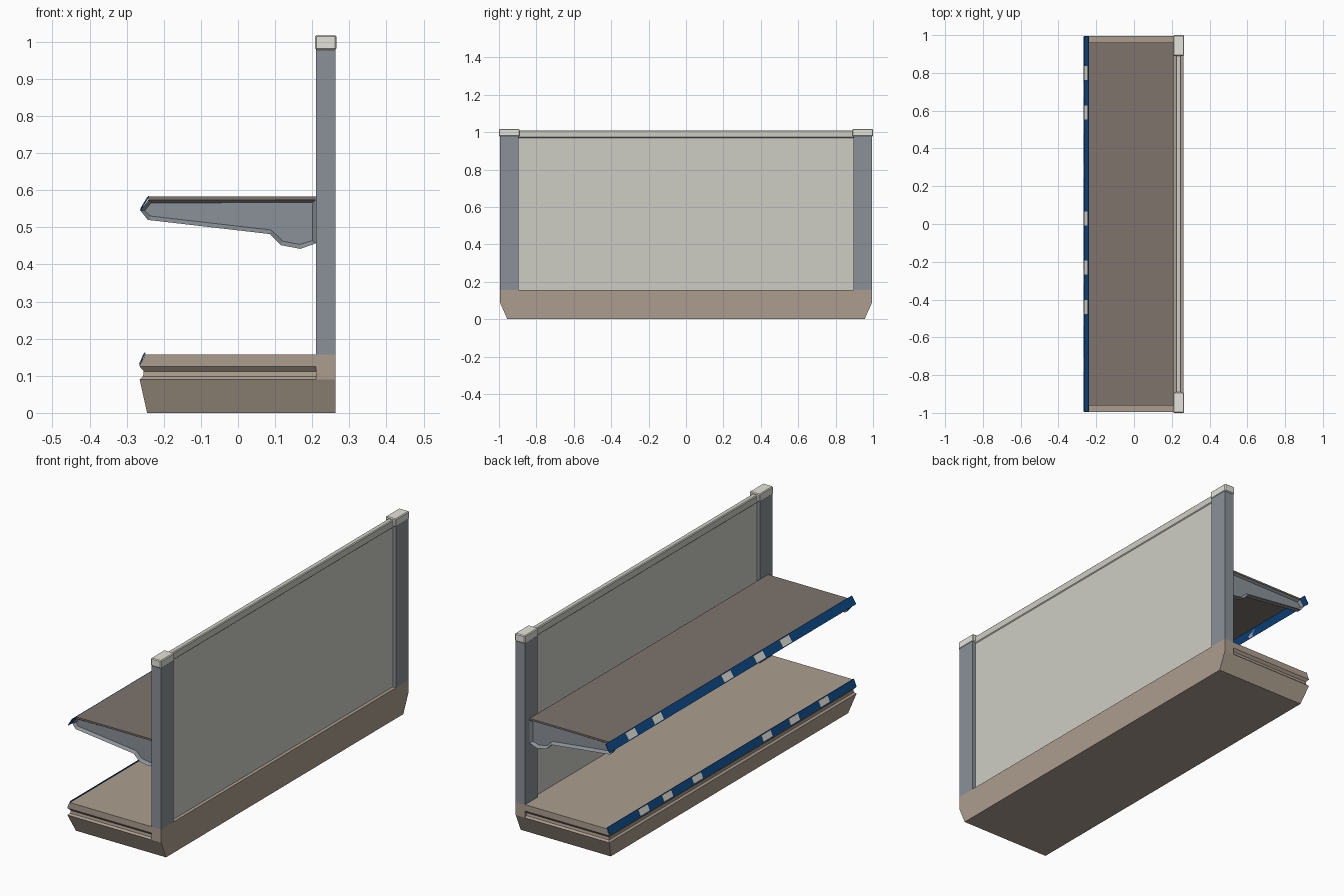
import bpy, bmesh

if "Cube" in bpy.data.objects:
    bpy.data.objects.remove(bpy.data.objects["Cube"])


def material(name, rgb):
    m = bpy.data.materials.new(name)
    lin = [(c / 255 / 12.92) if c < 11 else ((c / 255 + 0.055) / 1.055) ** 2.4 for c in rgb]
    m.diffuse_color = (*lin, 1)
    m.use_nodes = True
    m.node_tree.nodes["Principled BSDF"].inputs["Base Color"].default_value = m.diffuse_color
    return m


TAN = material("tan", (172, 158, 143))
BROWN = material("shelf_brown", (126, 116, 108))
STEEL = material("steel_grey", (138, 145, 151))
PANEL = material("panel_cream", (206, 206, 197))
CREAM = material("light_cream", (228, 227, 218))
BLUE = material("blue", (14, 74, 138))


def finish(name, bm, mat):
    bmesh.ops.recalc_face_normals(bm, faces=bm.faces)
    me = bpy.data.meshes.new(name)
    bm.to_mesh(me)
    bm.free()
    me.materials.append(mat)
    ob = bpy.data.objects.new(name, me)
    bpy.context.collection.objects.link(ob)
    return ob


def prism(name, profile, y0, y1, mat, inset=None):
    """Extrude an (x, z) profile from y0 to y1, optionally recessing the y0 face."""
    bm = bmesh.new()
    a = [bm.verts.new((x, y0, z)) for x, z in profile]
    b = [bm.verts.new((x, y1, z)) for x, z in profile]
    n = len(a)
    cap = bm.faces.new(a)
    bm.faces.new(b[::-1])
    for i in range(n):
        j = (i + 1) % n
        bm.faces.new((a[i], b[i], b[j], a[j]))
    if inset:
        bmesh.ops.recalc_face_normals(bm, faces=bm.faces)
        bmesh.ops.inset_region(bm, faces=[cap], thickness=inset[0], depth=-inset[1])
    return finish(name, bm, mat)


def box(name, x0, x1, y0, y1, z0, z1, mat, bevel=0):
    ob = prism(name, [(x0, z0), (x1, z0), (x1, z1), (x0, z1)], y0, y1, mat)
    if bevel:
        m = ob.modifiers.new("bevel", "BEVEL")
        m.width, m.segments = bevel, 1
    return ob


def loft(name, rings, x_start, x_back, mat):
    """Stack of rectangles (z, front x, half width) with a flat back."""
    bm = bmesh.new()
    loops = []
    for z, xf, hy in rings:
        x = xf if x_start is None else x_start
        pts = [(x, -hy), (x_back, -hy), (x_back, hy), (x, hy)]
        loops.append([bm.verts.new((px, py, z)) for px, py in pts])
    for lo, hi in zip(loops, loops[1:]):
        for i in range(4):
            j = (i + 1) % 4
            bm.faces.new((lo[i], lo[j], hi[j], hi[i]))
    bm.faces.new(loops[0])
    bm.faces.new(loops[-1])
    return finish(name, bm, mat)


# Plinth: grooved front part and plain rear part under the back wall
loft("base", [(0, -.245, .955), (.09, -.265, .995), (.098, -.256, .986), (.112, -.254, .984),
              (.125, -.265, .995), (.157, -.25, .995)], None, .21, TAN)
loft("base_rear", [(0, 0, .955), (.09, 0, .995), (.157, 0, .995)], .21, .263, TAN)

# Back wall
box("back_panel", .226, .246, -.9, .9, .15, .98, PANEL)
box("top_rail", .222, .250, -.9, .9, .97, 1.01, PANEL, .004)

# Posts, caps and shelf brackets on both ends
bracket = [(-.24, .576), (-.263, .545), (-.243, .52), (.085, .482), (.115, .452),
           (.168, .442), (.21, .457), (.21, .576)]
for side, s in (("left", -1), ("right", 1)):
    box(side + "_post", .21, .263, s * .995, s * .895, .155, .985, STEEL)
    box(side + "_cap", .208, .2655, s * 1.0, s * .89, .978, 1.018, CREAM, .004)
    prism(side + "_bracket", bracket, s * .96, s * .935, STEEL, (.012, .014))

# Shelf plate
box("shelf", -.241, .21, -.96, .96, .574, .583, BROWN)


# Slanted label strips with small price tags
def label_strip(name, lo, hi, tags):
    def plate(a, b, t):
        dx, dz = b[0] - a[0], b[1] - a[1]
        l = (dx * dx + dz * dz) ** .5
        nx, nz = -dz / l * t, dx / l * t
        return [a, b, (b[0] + nx, b[1] + nz), (a[0] + nx, a[1] + nz)]
    prism(name, plate(lo, hi, .003), -.992, .992, BLUE)
    mix = lambda f: (lo[0] + (hi[0] - lo[0]) * f, lo[1] + (hi[1] - lo[1]) * f)
    for i, y in enumerate(tags):
        prism(f"{name}_tag_{i + 1}", plate(mix(.1), mix(.9), .0045), y - .037, y + .037, CREAM)


label_strip("shelf_label_strip", (-.262, .545), (-.239, .583), (.80, .59, .03, -.23, -.44))
label_strip("base_label_strip", (-.264, .127), (-.249, .162), (.71, .52, .28, -.28, -.50, -.74))
